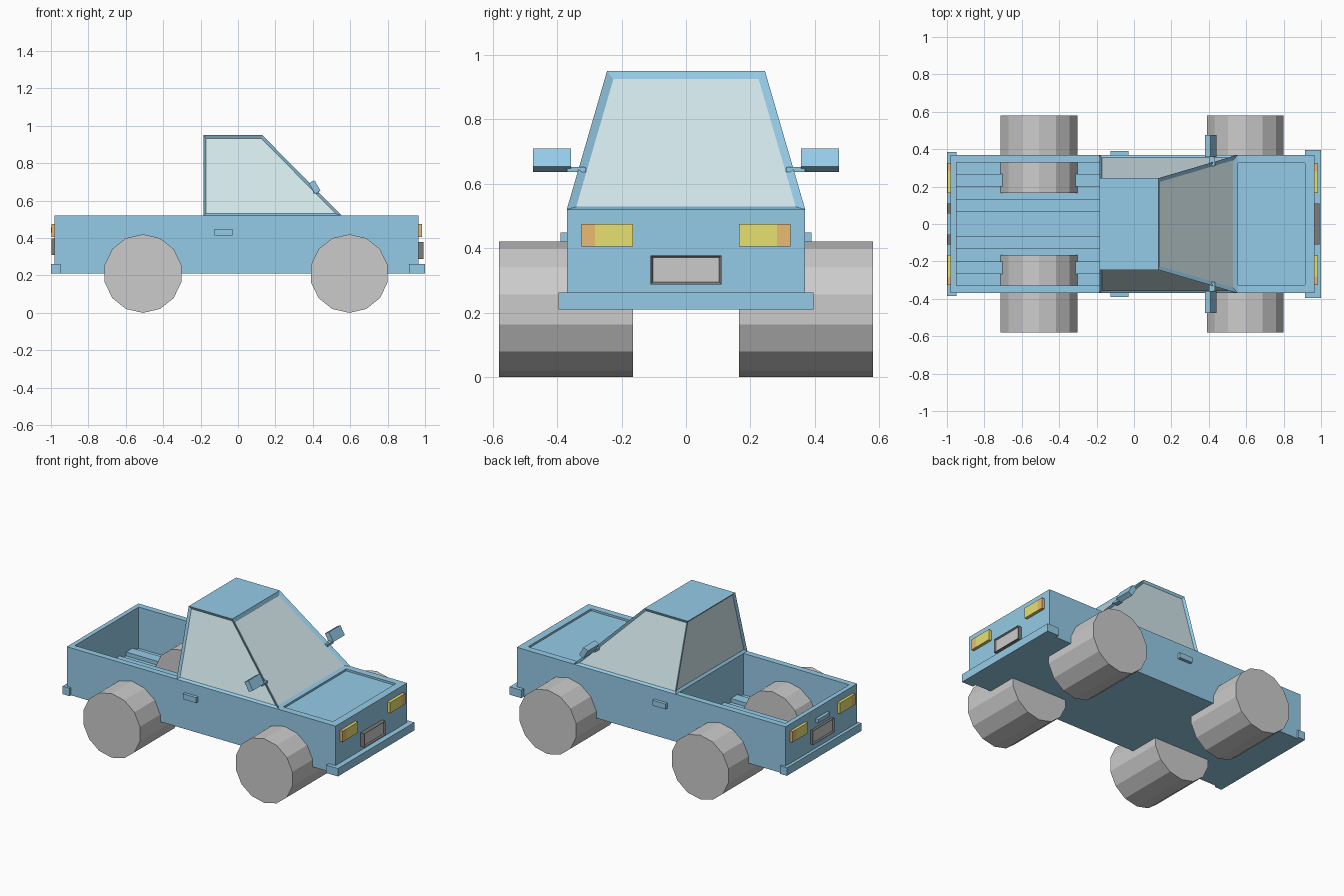
import bpy, bmesh, math
from mathutils import Matrix, Vector

if "Cube" in bpy.data.objects:
    bpy.data.objects.remove(bpy.data.objects["Cube"])


def material(name, rgb):
    m = bpy.data.materials.new(name)
    m.diffuse_color = (*rgb, 1)
    m.use_nodes = True
    m.node_tree.nodes["Principled BSDF"].inputs["Base Color"].default_value = m.diffuse_color
    return m


BLUE = material("blue_paint", (0.30, 0.60, 0.80))
GLASS = material("glass", (0.66, 0.81, 0.84))
YELLOW = material("yellow_lens", (0.80, 0.75, 0.16))
ORANGE = material("orange_lens", (0.82, 0.50, 0.17))
BLACK = material("black_trim", (0.2, 0.2, 0.2))
GREY = material("plate_grey", (0.69, 0.69, 0.69))


def make(name, bm, *mats):
    bmesh.ops.recalc_face_normals(bm, faces=bm.faces)
    me = bpy.data.meshes.new(name)
    bm.to_mesh(me)
    bm.free()
    for m in mats:
        me.materials.append(m)
    ob = bpy.data.objects.new(name, me)
    bpy.context.collection.objects.link(ob)
    return ob


def box_bm(x, y, z, tilt=0):
    """Box from (min, max) ranges, optionally tilted about the y axis."""
    bm = bmesh.new()
    centre = Vector([(a + b) / 2 for a, b in (x, y, z)])
    size = [b - a for a, b in (x, y, z)]
    mat = Matrix.Translation(centre) @ Matrix.Rotation(tilt, 4, 'Y') @ Matrix.Diagonal((*size, 1))
    bmesh.ops.create_cube(bm, size=1, matrix=mat)
    return bm


def box(name, x, y, z, mat, tilt=0):
    return make(name, box_bm(x, y, z, tilt), mat)


def inset(bm, direction, thickness, depth):
    """Recess the face pointing most along direction and give it slot 1."""
    bm.normal_update()
    f = max(bm.faces, key=lambda f: f.normal.dot(Vector(direction)))
    bmesh.ops.inset_region(bm, faces=[f], thickness=thickness, use_even_offset=True)
    bmesh.ops.translate(bm, verts=f.verts, vec=-f.normal * depth)
    f.material_index = 1


# Lower body with the cargo bed and bonnet panel cut into it
body = box("body", (-0.98, 0.965), (-0.37, 0.37), (0.21, 0.52), BLUE)
for name, x, y, z in (("bed_cutter", (-0.95, -0.185), (-0.33, 0.33), (0.25, 0.7)),
                      ("bonnet_cutter", (0.555, 0.915), (-0.325, 0.325), (0.507, 0.7))):
    cutter = box(name, x, y, z, BLUE)
    cutter.hide_render = True
    cutter.hide_viewport = True
    mod = body.modifiers.new(name, 'BOOLEAN')
    mod.operation = 'DIFFERENCE'
    mod.solver = 'EXACT'
    mod.object = cutter

# Ridges along the bed floor
for i, y in enumerate((-0.2335, -0.1005, 0.1005, 0.2335)):
    box(f"bed_ridge_{i}", (-0.95, -0.185), (y - 0.0335, y + 0.0335), (0.24, 0.275), BLUE)

# Tapered cab with recessed windows on all four sides
bm = bmesh.new()
bottom = [bm.verts.new((x, y, 0.52)) for x, y in
          ((-0.185, -0.37), (0.555, -0.37), (0.555, 0.37), (-0.185, 0.37))]
top = [bm.verts.new((x, y, 0.95)) for x, y in
       ((-0.185, -0.245), (0.13, -0.245), (0.13, 0.245), (-0.185, 0.245))]
bm.faces.new(bottom[::-1])
bm.faces.new(top)
for i in range(4):
    j = (i + 1) % 4
    bm.faces.new((bottom[i], bottom[j], top[j], top[i]))
bmesh.ops.recalc_face_normals(bm, faces=bm.faces)
inset(bm, (0.7, 0, 0.7), 0.024, 0.012)
inset(bm, (-1, 0, 0), 0.014, 0.012)
for s in (-1, 1):
    inset(bm, (0, s, 0.2), 0.014, 0.012)
make("cab", bm, BLUE, GLASS)

# Bumpers
box("front_bumper", (0.915, 1.0), (-0.395, 0.395), (0.21, 0.262), BLUE)
box("rear_bumper", (-1.0, -0.95), (-0.385, 0.385), (0.21, 0.262), BLUE)

# Number plates: black surround with a recessed blank plate
for name, x, z, d in (("front_plate", (0.95, 0.992), (0.288, 0.378), 1),
                      ("rear_plate", (-0.998, -0.97), (0.308, 0.398), -1)):
    bm = box_bm(x, (-0.11, 0.11), z)
    inset(bm, (d, 0, 0), 0.007, 0.01)
    make(name, bm, BLACK, GREY)

# Tailgate handle
box("tailgate_handle", (-1.0, -0.97), (-0.06, 0.06), (0.43, 0.455), BLUE)

# Parts repeated on both sides
for side, s in (("right", -1), ("left", 1)):
    def span(a, b):
        return tuple(sorted((s * a, s * b)))

    # Lights
    for end, x in (("front", (0.95, 0.985)), ("rear", (-0.998, -0.97))):
        box(f"{end}_lamp_{side}", x, span(0.165, 0.283), (0.405, 0.475), YELLOW)
        box(f"{end}_indicator_{side}", x, span(0.283, 0.325), (0.405, 0.475), ORANGE)

    # Door handle
    box(f"door_handle_{side}", (-0.125, -0.03), span(0.36, 0.39), (0.413, 0.448), BLUE)

    # Wing mirror on a short arm
    box(f"mirror_{side}", (0.393, 0.427), span(0.357, 0.475), (0.64, 0.705), BLUE,
        math.radians(-30))
    box(f"mirror_arm_{side}", (0.40, 0.432), span(0.31, 0.37), (0.637, 0.652), BLUE)

    # Wheels: 14-sided with a corner at the top
    for end, x in (("front", 0.595), ("rear", -0.508)):
        bm = bmesh.new()
        mat = (Matrix.Translation((x, s * 0.3725, 0.21)) @ Matrix.Rotation(math.pi / 2, 4, 'X'))
        bmesh.ops.create_cone(bm, cap_ends=True, segments=14, radius1=0.21, radius2=0.21,
                              depth=0.415, matrix=mat)
        make(f"{end}_wheel_{side}", bm)
